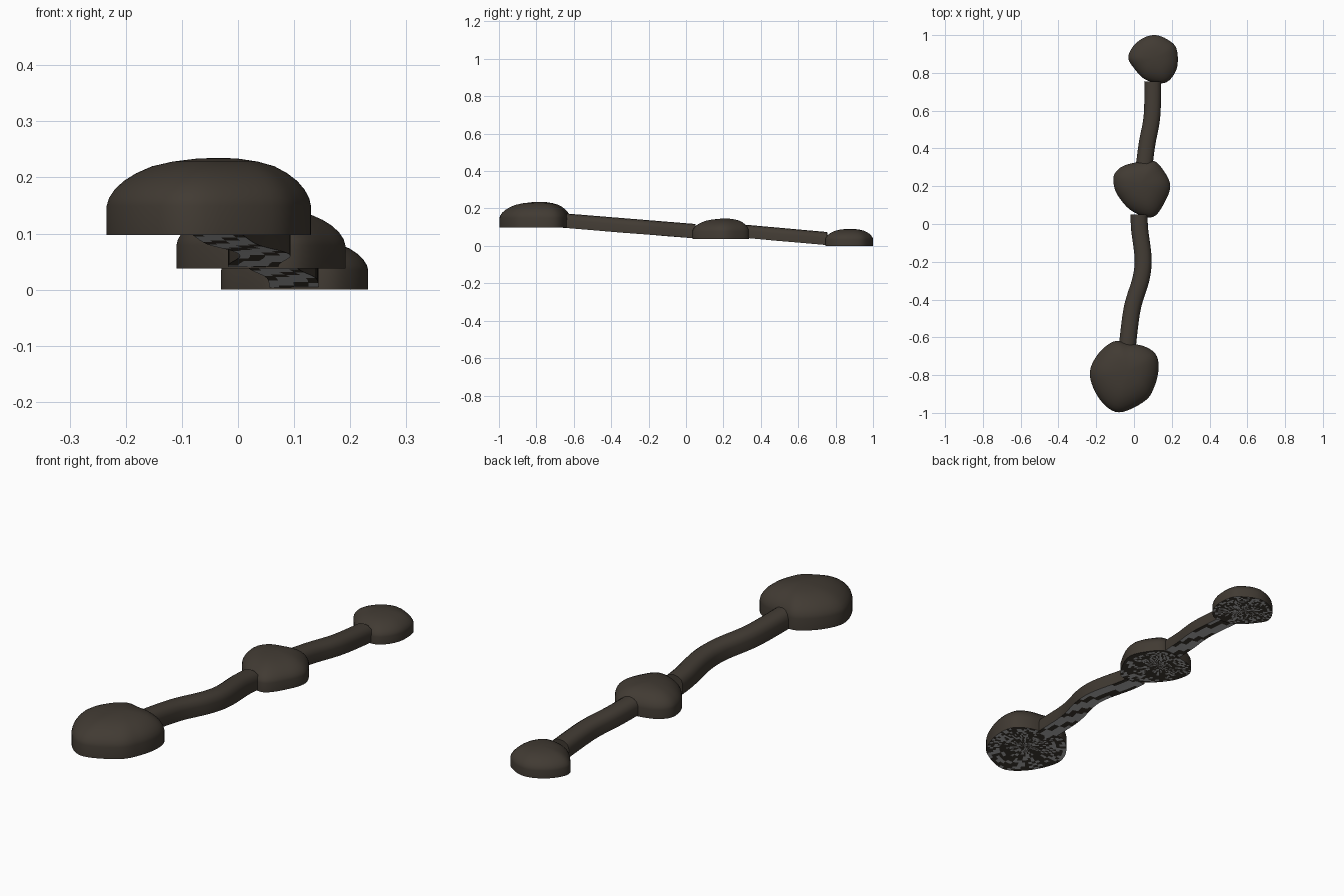
import bpy, bmesh, math, random
from mathutils import Vector

cube = bpy.data.objects.get("Cube")
if cube:
    bpy.data.objects.remove(cube, do_unlink=True)
random.seed(4)


def material(name, colour):
    m = bpy.data.materials.new(name)
    m.use_nodes = True
    m.diffuse_color = colour
    m.node_tree.nodes["Principled BSDF"].inputs["Base Color"].default_value = colour
    return m


BROWN = material("dark brown", (0.053, 0.043, 0.033, 1))
GREY = material("light grey", (0.5, 0.5, 0.5, 1))


def smooth_path(points, steps, closed):
    """Catmull-Rom curve through the points."""
    pts = [Vector(p) for p in points]
    n = len(pts)
    pick = (lambda i: pts[i % n]) if closed else (lambda i: pts[max(0, min(n - 1, i))])
    out = []
    for i in range(n if closed else n - 1):
        a, b, c, d = (pick(i + k) for k in (-1, 0, 1, 2))
        for s in range(steps):
            t = s / steps
            out.append(0.5 * (2 * b + (c - a) * t + (2 * a - 5 * b + 4 * c - d) * t * t
                              + (3 * b - a - 3 * c + d) * t ** 3))
    if not closed:
        out.append(pts[-1])
    return out


def finish(name, bm, is_grey):
    """Orient faces, mottle the flat underside and shade smoothly."""
    bmesh.ops.recalc_face_normals(bm, faces=bm.faces)
    for f in bm.faces:
        f.material_index = int(f.normal.z < -0.9 and is_grey(f))
    mesh = bpy.data.meshes.new(name)
    bm.to_mesh(mesh)
    bm.free()
    mesh.materials.append(BROWN)
    mesh.materials.append(GREY)
    ob = bpy.data.objects.new(name, mesh)
    bpy.context.collection.objects.link(ob)
    bpy.ops.object.select_all(action="DESELECT")
    ob.select_set(True)
    bpy.context.view_layer.objects.active = ob
    bpy.ops.object.shade_smooth_by_angle(angle=math.radians(40))


def bridge(bm, rows):
    for r, s in zip(rows, rows[1:]):
        n = len(r)
        for i in range(n):
            j = (i + 1) % n
            bm.faces.new((r[i], r[j], s[j], s[i]))


# Radius and height fractions: flat underside rings, then wall and dome
UNDERSIDE = [(k / 12, 0) for k in range(1, 12)]
DOME = [(1, 0), (1, .38), (.98, .48), (.93, .59), (.85, .7), (.74, .8),
        (.6, .89), (.42, .95), (.2, .99)]


def pad(name, outline, base, top):
    ring = smooth_path(outline, 6, True)
    centre = sum(ring, Vector((0, 0))) / len(ring)
    bm = bmesh.new()
    rows = []
    for r, h in UNDERSIDE + DOME:
        z = base + h * (top - base)
        rows.append([bm.verts.new((*(centre + (p - centre) * r), z)) for p in ring])
    bridge(bm, rows)
    for row, z in ((rows[0], base), (rows[-1], top)):
        tip = bm.verts.new((*centre, z))
        for i in range(len(row)):
            bm.faces.new((row[i], row[(i + 1) % len(row)], tip))
    finish(name, bm, lambda f: random.random() < .37)


# Half-width and height fractions of the arched strap, with lanes underneath
ARCH = [(-1, 0), (-1, .55), (-.85, .8), (-.5, .95), (0, 1),
        (.5, .95), (.85, .8), (1, .55), (1, 0), (.6, 0), (0, 0), (-.6, 0)]


def strap_patch(f):
    """Long grey patches broken by brown strips."""
    c = f.calc_center_median()
    return math.sin(23 * c.y + 70 * c.x) > -.4


def strap(name, path, start, end, width, height):
    line = smooth_path(path, 8, False)
    bm = bmesh.new()
    rows = []
    for i, p in enumerate(line):
        along = line[min(i + 1, len(line) - 1)] - line[max(i - 1, 0)]
        side = Vector((along.y, -along.x)).normalized() * width / 2
        t = (p.y - line[0].y) / (line[-1].y - line[0].y)
        z = start + (end - start) * t
        rows.append([bm.verts.new((*(p + side * u), z + height * v)) for u, v in ARCH])
    bridge(bm, rows)
    bm.faces.new(rows[0])
    bm.faces.new(rows[-1])
    finish(name, bm, strap_patch)


# Three rounded pads, large to small
pad("front_pad", [(-.11, -.623), (-.03, -.632), (.055, -.648), (.115, -.69), (.13, -.76),
                  (.112, -.85), (.06, -.935), (-.08, -.997), (-.18, -.93),
                  (-.234, -.8), (-.195, -.695)], .097, .235)
pad("middle_pad", [(-.055, .308), (.025, .328), (.105, .334), (.155, .285), (.191, .21),
                   (.17, .13), (.1, .037), (-.01, .068), (-.085, .15),
                   (-.109, .22), (-.1, .27)], .038, .146)
pad("back_pad", [(-.03, .88), (-.005, .94), (.05, .985), (.115, 1), (.18, .975),
                 (.224, .93), (.23, .84), (.2, .775), (.15, .745),
                 (.06, .765), (0, .825)], 0, .091)

# Two winding straps that slope down between the pads
strap("front_strap", [(-.037, -.665), (-.01, -.45), (.037, -.29), (.048, -.18),
                      (.03, -.03), (.027, .05)], .098, .04, .09, .077)
strap("back_strap", [(.055, .32), (.07, .43), (.095, .57), (.1, .755)],
      .043, .004, .088, .07)
